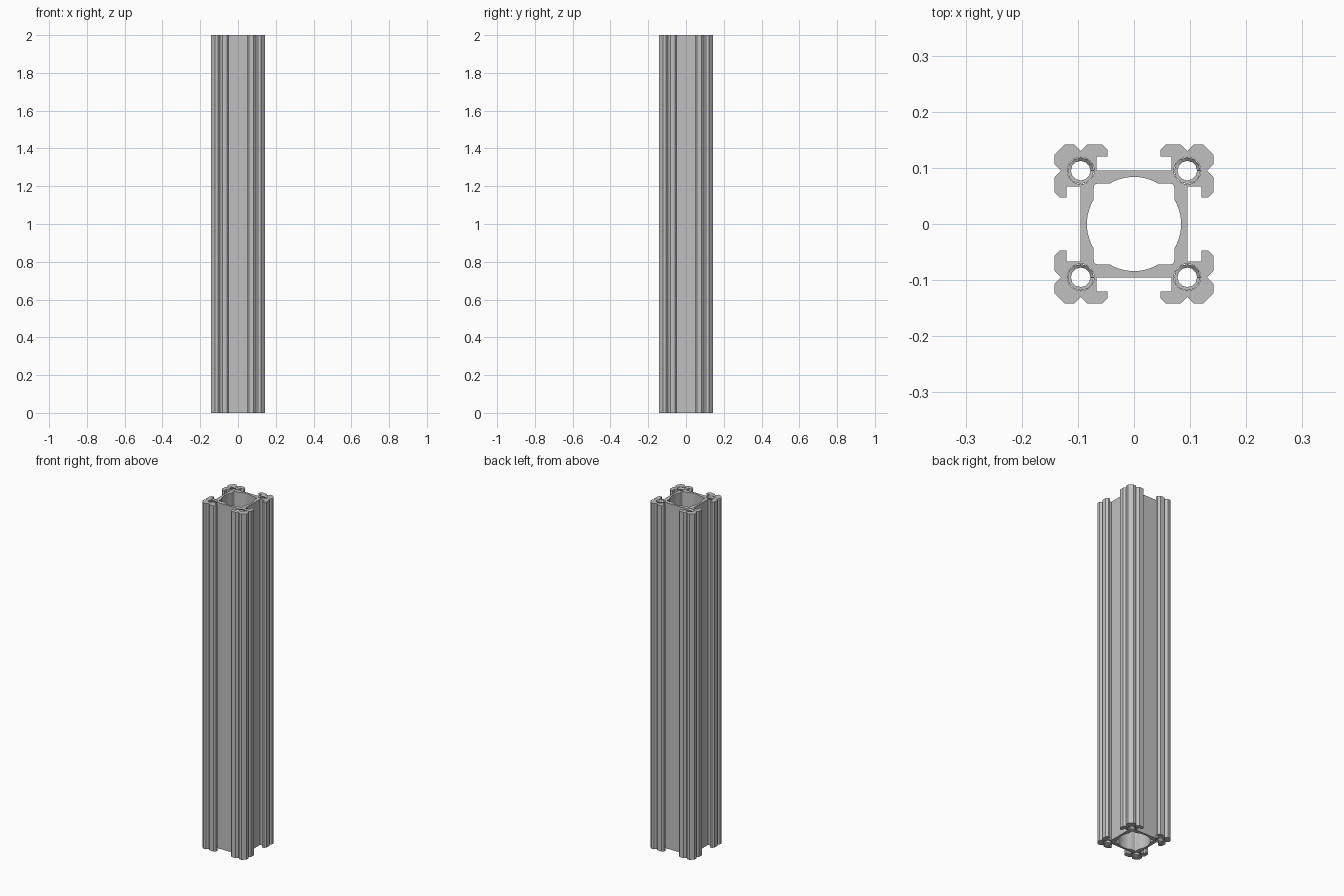
import bpy, bmesh
from math import cos, sin, pi, acos, radians

LENGTH = 2.0
HOLE = 0.095           # screw hole centre, also the outer wall plane
BORE = 0.024           # screw hole radius

cube = bpy.data.objects.get("Cube")
if cube:
    bpy.data.objects.remove(cube, do_unlink=True)

metal = bpy.data.materials.new("grey aluminium")
metal.use_nodes = True
colour = (0.53, 0.53, 0.53, 1)
metal.diffuse_color = colour
metal.node_tree.nodes["Principled BSDF"].inputs["Base Color"].default_value = colour


def add_object(name, mesh, smooth_angle):
    ob = bpy.data.objects.new(name, mesh)
    bpy.context.collection.objects.link(ob)
    mesh.materials.clear()
    mesh.materials.append(metal)
    bpy.ops.object.select_all(action='DESELECT')
    ob.select_set(True)
    bpy.context.view_layer.objects.active = ob
    bpy.ops.object.shade_smooth_by_angle(angle=radians(smooth_angle))
    return ob


def arc(cx, cy, r, a0, a1, n):
    return [(cx + r * cos(a0 + (a1 - a0) * i / n),
             cy + r * sin(a0 + (a1 - a0) * i / n)) for i in range(n + 1)]


def four_fold(points):
    """Repeat one quadrant around the centre by quarter turns."""
    out = []
    for _ in range(4):
        out += points
        points = [(-y, x) for x, y in points]
    return out


# Outer outline: half a corner lug, mirrored over the diagonal
half_lug = [(0.142, 0.123), (0.142, 0.107), (0.130, 0.095), (0.142, 0.083),
            (0.142, 0.057), (0.132, 0.047), (0.120, 0.047), (0.120, 0.067),
            (HOLE, 0.067)]
lug = half_lug[::-1] + [(y, x) for x, y in half_lug]
outline = four_fold(lug)

# Central channel: rounded square joined with a larger circle
R, S, C = 0.084, 0.072, 0.007
a = acos(S / R)
channel = four_fold(arc(0, 0, R, -a, a, 12) + arc(S - C, S - C, C, 0, pi / 2, 4))

centres = [(sx * HOLE, sy * HOLE) for sx in (-1, 1) for sy in (-1, 1)]
loops = [outline, channel]
loops += [arc(x, y, BORE, 0, 2 * pi, 24)[:-1] for x, y in centres]

# Extrude the filled profile along the full length
curve = bpy.data.curves.new("rail_profile", 'CURVE')
curve.dimensions = '2D'
curve.fill_mode = 'BOTH'
curve.extrude = LENGTH / 2
for loop in loops:
    spline = curve.splines.new('POLY')
    spline.points.add(len(loop) - 1)
    for p, (x, y) in zip(spline.points, loop):
        p.co = (x, y, 0, 1)
    spline.use_cyclic_u = True
source = bpy.data.objects.new("profile_source", curve)
bpy.context.collection.objects.link(source)
depsgraph = bpy.context.evaluated_depsgraph_get()
mesh = bpy.data.meshes.new_from_object(source.evaluated_get(depsgraph))
bpy.data.objects.remove(source, do_unlink=True)

bm = bmesh.new()
bm.from_mesh(mesh)
bmesh.ops.remove_doubles(bm, verts=bm.verts, dist=1e-5)
bmesh.ops.translate(bm, verts=bm.verts, vec=(0, 0, LENGTH / 2))
bmesh.ops.recalc_face_normals(bm, faces=bm.faces)
bm.to_mesh(mesh)
bm.free()
mesh.name = "rail_body"
add_object("rail_body", mesh, 30)


# Helical thread lining each screw hole
def thread(name, cx, cy, sides=12, pitch=0.02):
    bm = bmesh.new()
    rows = int(2 * LENGTH / pitch) + 1
    grid = []
    for j in range(sides + 1):
        ang = 2 * pi * j / sides
        column = []
        for i in range(-2, rows):
            r = 0.0175 if i % 2 else BORE - 0.0005
            z = min(max((i / 2 + j / sides) * pitch, 0), LENGTH)
            column.append(bm.verts.new((cx + r * cos(ang), cy + r * sin(ang), z)))
        grid.append(column)
    for left, right in zip(grid, grid[1:]):
        for i in range(len(left) - 1):
            bm.faces.new((left[i], left[i + 1], right[i + 1], right[i]))
    bmesh.ops.remove_doubles(bm, verts=bm.verts, dist=1e-6)
    me = bpy.data.meshes.new(name)
    bm.to_mesh(me)
    bm.free()
    add_object(name, me, 35)


for x, y in centres:
    side = "left" if x > 0 else "right"
    end = "back" if y > 0 else "front"
    thread(f"{end}_{side}_screw_thread", x, y)
